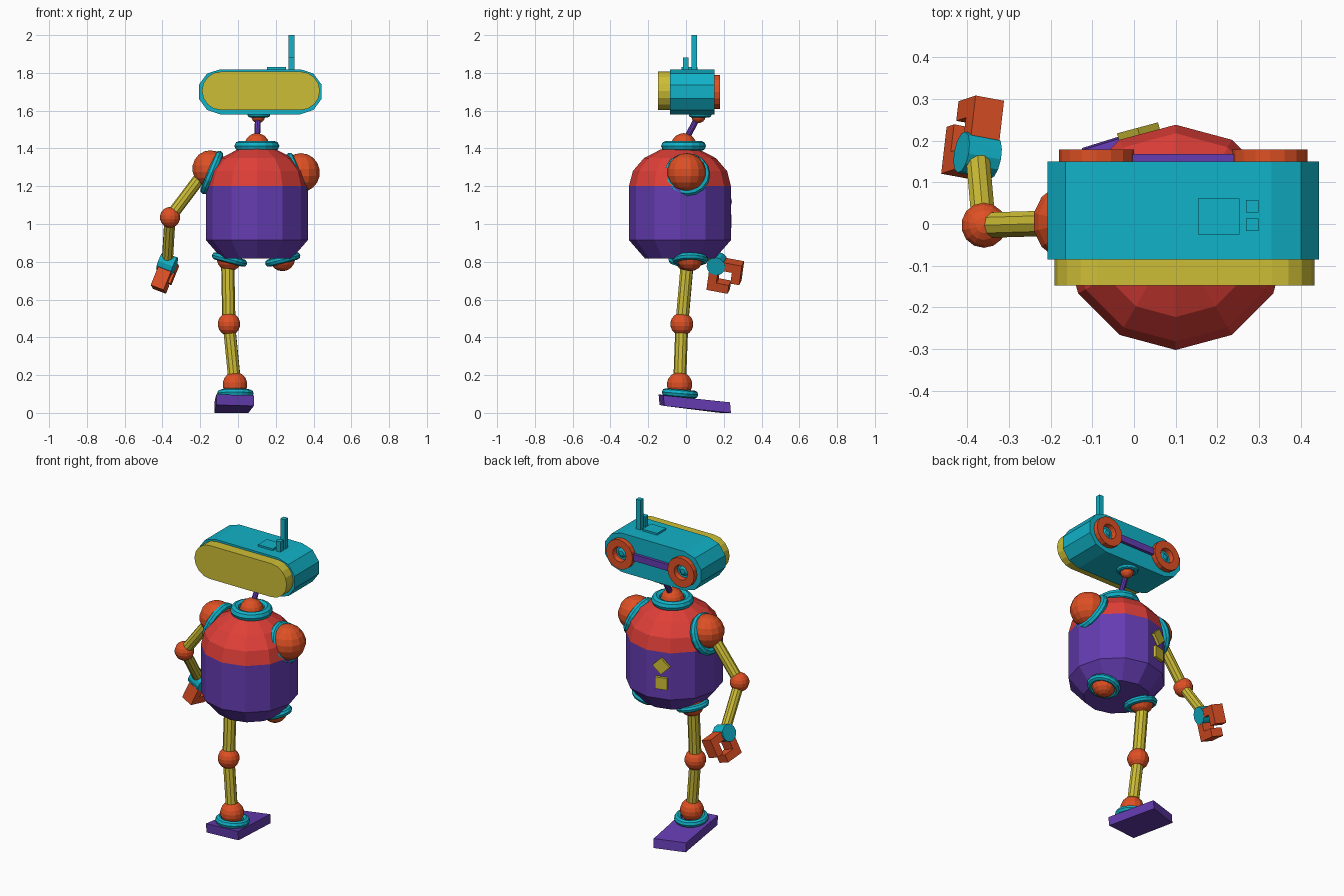
import bpy, bmesh, math
from mathutils import Vector, Matrix

if "Cube" in bpy.data.objects:
    bpy.data.objects.remove(bpy.data.objects["Cube"])


def mat(name, r, g, b):
    m = bpy.data.materials.new(name)
    lin = [((c / 255 + 0.055) / 1.055) ** 2.4 for c in (r, g, b)]
    m.diffuse_color = (*lin, 1)
    m.use_nodes = True
    m.node_tree.nodes["Principled BSDF"].inputs["Base Color"].default_value = m.diffuse_color
    return m


TEAL = mat("teal", 17, 178, 200)
PURPLE = mat("purple", 101, 60, 178)
RED = mat("red", 224, 63, 56)
ORANGE = mat("orange", 222, 80, 36)
YELLOW = mat("yellow", 206, 190, 54)


def finish(name, bm, *mats):
    bmesh.ops.recalc_face_normals(bm, faces=bm.faces)
    me = bpy.data.meshes.new(name)
    bm.to_mesh(me)
    bm.free()
    for m in mats:
        me.materials.append(m)
    ob = bpy.data.objects.new(name, me)
    bpy.context.collection.objects.link(ob)
    return ob


def ball(name, c, r, m=ORANGE, seg=14, rings=9):
    bm = bmesh.new()
    bmesh.ops.create_uvsphere(bm, u_segments=seg, v_segments=rings, radius=r,
                              matrix=Matrix.Translation(c))
    return finish(name, bm, m)


def rod(name, a, b, r, m, seg=10):
    a, b = Vector(a), Vector(b)
    d = b - a
    mx = Matrix.Translation((a + b) / 2) @ d.to_track_quat('Z', 'Y').to_matrix().to_4x4()
    bm = bmesh.new()
    bmesh.ops.create_cone(bm, cap_ends=True, segments=seg, radius1=r, radius2=r,
                          depth=d.length, matrix=mx)
    return finish(name, bm, m)


def lathe(name, profile, c, axis, m, seg, closed=False):
    """Revolve (radius, height) points around an axis through c."""
    mx = Matrix.Translation(c) @ Vector(axis).to_track_quat('Z', 'Y').to_matrix().to_4x4()
    bm = bmesh.new()
    loops = [[bm.verts.new(mx @ Vector((r * math.cos(2 * math.pi * i / seg),
                                        r * math.sin(2 * math.pi * i / seg), z)))
              for i in range(seg)] for r, z in profile]
    pairs = list(zip(loops, loops[1:]))
    if closed:
        pairs.append((loops[-1], loops[0]))
    else:
        bm.faces.new(loops[0])
        bm.faces.new(loops[-1])
    for p, q in pairs:
        for i in range(seg):
            j = (i + 1) % seg
            bm.faces.new((p[i], p[j], q[j], q[i]))
    return finish(name, bm, m)


def torus(name, c, axis, major, minor):
    prof = [(major + minor * math.cos(math.pi * k / 4),
             minor * math.sin(math.pi * k / 4)) for k in range(8)]
    return lathe(name, prof, c, axis, TEAL, 16, True)


def box(name, lo, hi, m, mx=Matrix()):
    lo, hi = Vector(lo), Vector(hi)
    bm = bmesh.new()
    bmesh.ops.create_cube(bm, size=1, matrix=mx @ Matrix.Translation((lo + hi) / 2)
                          @ Matrix.Diagonal((*(hi - lo), 1)))
    return finish(name, bm, m)


def extrude(name, pts, vec, m):
    bm = bmesh.new()
    f = bm.faces.new([bm.verts.new(p) for p in pts])
    r = bmesh.ops.extrude_face_region(bm, geom=[f], use_keep_orig=True)
    bmesh.ops.translate(bm, vec=vec, verts=[v for v in r["geom"]
                                            if isinstance(v, bmesh.types.BMVert)])
    return finish(name, bm, m)


def capsule(name, cx, cz, half, r, y0, y1, n, m):
    pts = []
    for s in (1, -1):
        for k in range(n + 1):
            t = math.pi / 2 - math.pi * k / n
            pts.append((cx + s * (half + r * math.cos(t)), y0, cz + s * r * math.sin(t)))
    return extrude(name, pts, (0, y1 - y0, 0), m)


# Head with yellow end plate
capsule("head", 0.118, 1.70, 0.212, 0.119, -0.085, 0.15, 5, TEAL)
capsule("head_plate", 0.121, 1.705, 0.21, 0.102, -0.148, -0.085, 8, YELLOW)

# Eyes joined by a bar
for side, x in (("left", -0.09), ("right", 0.326)):
    lathe(side + "_eye_ring", [(0.09, 0), (0.09, 0.03), (0.045, 0.03), (0.04, 0)],
          (x, 0.149, 1.70), (0, 1, 0), ORANGE, 16, True)
    lathe(side + "_eye_lens", [(0.03, 0), (0.015, 0.012)],
          (x, 0.149, 1.70), (0, 1, 0), TEAL, 12)
box("eye_bar", (-0.005, 0.145, 1.68), (0.245, 0.168, 1.72), PURPLE)

# Antennas and hatch on top of the head
box("long_antenna", (0.268, 0.028, 1.81), (0.298, 0.058, 2.0), TEAL)
box("short_antenna", (0.268, -0.017, 1.81), (0.298, 0.013, 1.882), TEAL)
box("head_hatch", (0.153, -0.025, 1.81), (0.253, 0.061, 1.83), TEAL)

# Neck
torus("upper_neck_ring", (0.11, 0.075, 1.58), (0, 0, 1), 0.044, 0.017)
ball("upper_neck_joint", (0.107, 0.066, 1.572), 0.038)
rod("neck", (0.1, -0.01, 1.43), (0.106, 0.066, 1.572), 0.016, PURPLE)
ball("lower_neck_joint", (0.1, -0.012, 1.413), 0.068)
torus("lower_neck_ring", (0.1, -0.013, 1.413), (0, 0, 1), 0.092, 0.027)

# Body: purple barrel, red dome
dome = [(0.27 * math.cos(math.radians(a)), 1.2 + 0.21 * math.sin(math.radians(a)))
        for a in (0, 22.5, 45, 67.5, 86)]
body = lathe("body", [(0.185, 0.817), (0.27, 0.915)] + dome, (0.1, -0.032, 0),
             (0, 0, 1), PURPLE, 12)
body.data.materials.append(RED)
for p in body.data.polygons:
    p.material_index = int(p.center.z > 1.201)

# Two chest badges on one body facet
for name, z, roll in (("diamond_badge", 1.12, 45), ("square_badge", 1.015, 0)):
    mx = (Matrix.Translation((0.012, 0.217, z)) @ Matrix.Rotation(math.radians(15), 4, 'Z')
          @ Matrix.Rotation(math.radians(roll), 4, 'Y'))
    box(name, (-0.036, -0.01, -0.036), (0.036, 0.014, 0.036), YELLOW, mx)

# Shoulders and hips: ball in a ring
for name, c, rc, axis, r, major, minor in (
        ("left_shoulder", (-0.147, 0.005, 1.293), (-0.138, 0.005, 1.272), (-0.92, 0, 0.38), 0.097, 0.1, 0.023),
        ("right_shoulder", (0.333, 0.003, 1.272), (0.312, 0.005, 1.262), (0.92, 0, 0.38), 0.103, 0.1, 0.023),
        ("left_hip", (-0.045, 0.008, 0.82), (-0.045, 0.002, 0.812), (-0.25, 0, -0.97), 0.07, 0.076, 0.02),
        ("right_hip", (0.235, 0.022, 0.82), (0.237, 0.022, 0.812), (0.25, 0, -0.97), 0.07, 0.076, 0.02)):
    ball(name, c, r)
    torus(name + "_ring", rc, axis, major, minor)

# Arm
elbow, wrist = (-0.36, -0.003, 1.035), (-0.375, 0.165, 0.79)
rod("upper_arm", (-0.16, 0.003, 1.30), elbow, 0.032, YELLOW)
ball("elbow", elbow, 0.055)
rod("forearm", elbow, wrist, 0.03, YELLOW)

# Hand: wrist drum and two bent fingers closing a square
a = Vector((0.92, -0.17, -0.35)).normalized()
e1 = Vector((0.17, 0.96, -0.2))
e1 = (e1 - a * e1.dot(a)).normalized()
e3 = a.cross(e1)
rod("wrist", Vector(wrist) - a * 0.042, Vector(wrist) + a * 0.042, 0.05, TEAL, 12)
hand = Matrix((a, e1, e3)).transposed().to_4x4()
hand.translation = (-0.387, 0.208, 0.727)
w, o, i = 0.037, 0.085, 0.037
for name, pts in (
        ("upper_finger", [(-0.02, o), (o, o), (o, -0.025), (i, -0.025), (i, i), (-0.02, i)]),
        ("lower_finger", [(-o, 0.02), (-i, 0.02), (-i, -i), (0.03, -i), (0.03, -o), (-o, -o)])):
    extrude(name, [hand @ Vector((-w, y, z)) for y, z in pts], a * 2 * w, ORANGE)

# Single leg
hip, knee, ankle = (-0.055, 0.008, 0.81), (-0.048, -0.022, 0.47), (-0.016, -0.034, 0.15)
rod("thigh", hip, knee, 0.035, YELLOW)
ball("knee", knee, 0.061)
rod("shin", knee, ankle, 0.034, YELLOW)
ball("ankle", ankle, 0.067)
torus("ankle_ring", (-0.014, -0.032, 0.103), (0, 0.08, 1), 0.076, 0.021)

# Foot: tapered slab pitched towards the toe
extrude("foot", [(-0.125, 0.182, 0.0), (0.055, 0.238, 0.0), (0.084, -0.115, 0.037),
                 (-0.115, -0.14, 0.042)], (0, -0.005, 0.056), PURPLE)
